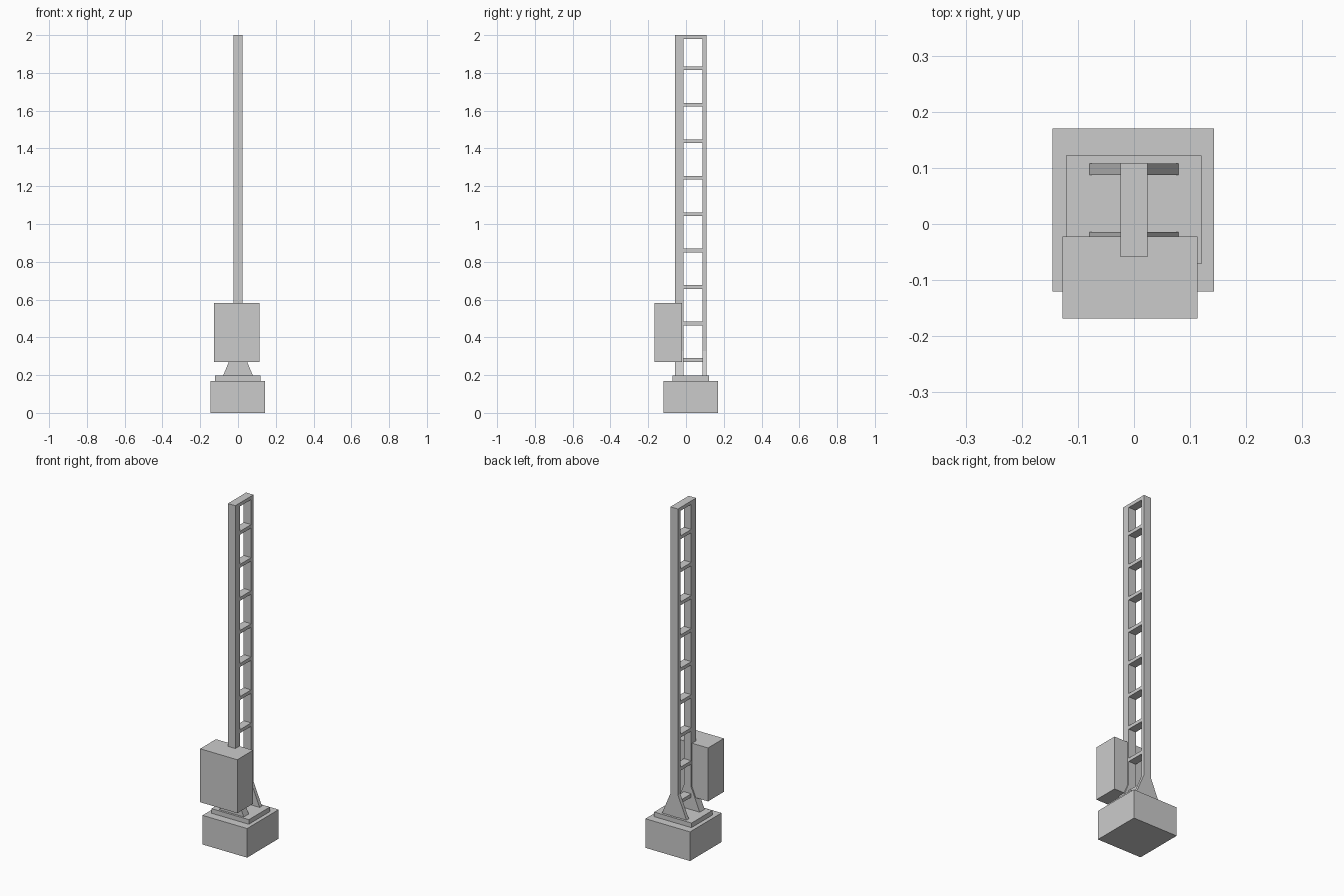
import bpy, bmesh

if "Cube" in bpy.data.objects:
    bpy.data.objects.remove(bpy.data.objects["Cube"])


def add_mesh(name, bm):
    bmesh.ops.recalc_face_normals(bm, faces=bm.faces)
    me = bpy.data.meshes.new(name)
    bm.to_mesh(me)
    bm.free()
    ob = bpy.data.objects.new(name, me)
    bpy.context.collection.objects.link(ob)
    return ob


def box(name, x, y, z):
    bm = bmesh.new()
    bmesh.ops.create_cube(bm, size=1)
    for v in bm.verts:
        for i, (lo, hi) in enumerate((x, y, z)):
            v.co[i] = lo if v.co[i] < 0 else hi
    return add_mesh(name, bm)


def gusset(name, side, y0, y1):
    # triangular foot plate leaning against a post
    bm = bmesh.new()
    profile = [(0.024, 0.197), (0.079, 0.197), (0.024, 0.328)]
    face = bm.faces.new([bm.verts.new((side * x, y0, z)) for x, z in profile])
    ext = bmesh.ops.extrude_face_region(bm, geom=[face])["geom"]
    bmesh.ops.translate(bm, vec=(0, y1 - y0, 0),
                        verts=[g for g in ext if isinstance(g, bmesh.types.BMVert)])
    return add_mesh(name, bm)


W = (-0.024, 0.024)

# Foundation and base plate
box("foundation", (-0.145, 0.143), (-0.12, 0.17), (0, 0.17))
box("base_plate", (-0.121, 0.12), (-0.071, 0.122), (0.17, 0.197))

# Two uprights with gussets on both sides
box("front_post", W, (-0.059, -0.014), (0.197, 2.0))
box("back_post", W, (0.087, 0.109), (0.197, 2.0))
for side, label in ((-1, "left"), (1, "right")):
    gusset(f"front_gusset_{label}", side, -0.059, -0.014)
    gusset(f"back_gusset_{label}", side, 0.087, 0.108)

# Rungs between the uprights, plus the top cap
for i in range(9):
    z = 0.28 + i * 0.193
    box(f"rung_{i + 1}", W, (-0.014, 0.087), (z - 0.01, z + 0.01))
box("top_rung", W, (-0.014, 0.087), (1.98, 2.0))

# Control cabinet on the front
box("cabinet", (-0.127, 0.113), (-0.168, -0.022), (0.27, 0.582))
